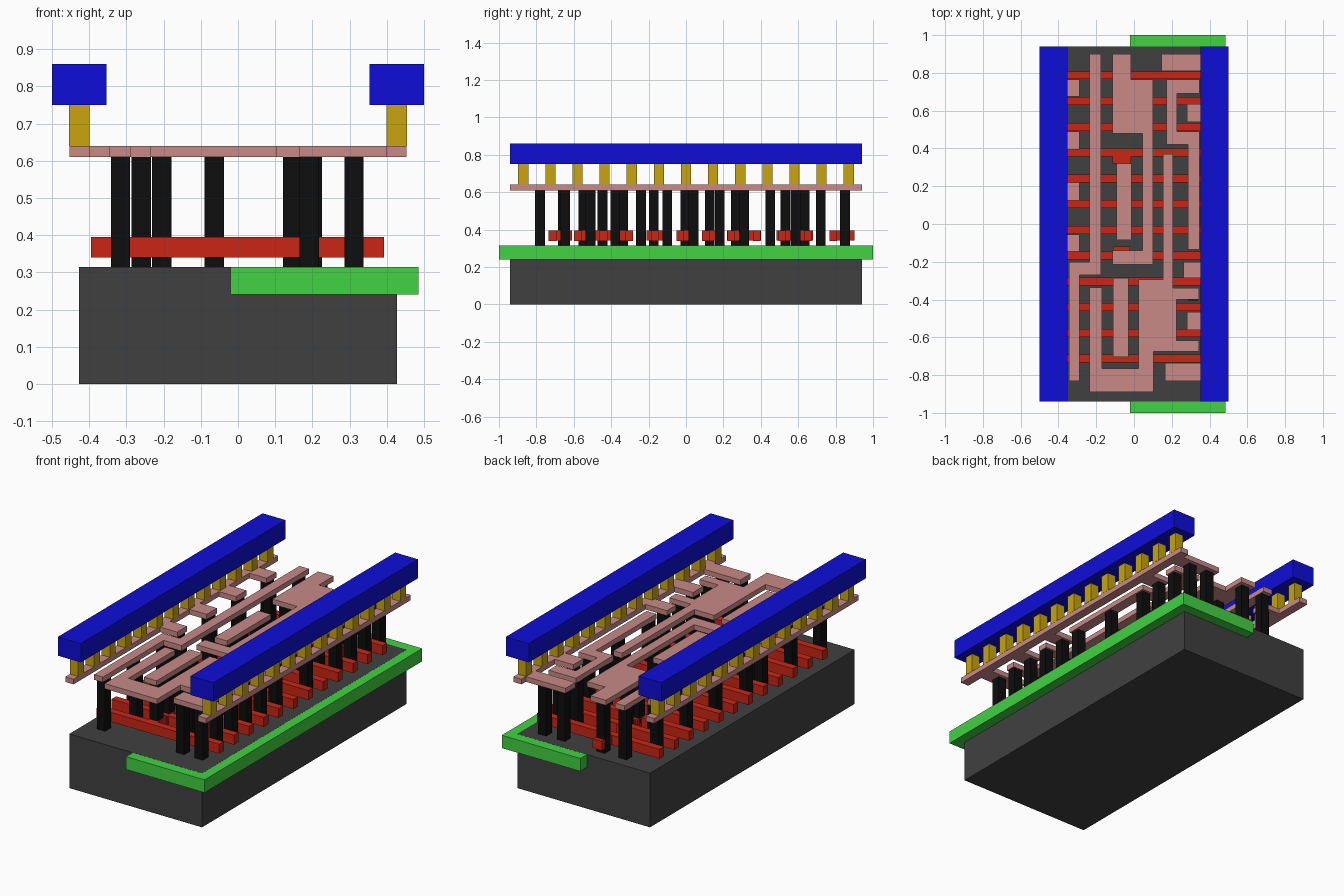
import bpy, bmesh


def make(name, color, boxes=(), outlines=(), z=(0, 1)):
    """One object per layer, from (x0,x1,y0,y1) boxes and closed outlines, between heights z."""
    bm = bmesh.new()
    shapes = [[(a, c), (b, c), (b, d), (a, d)] for a, b, c, d in boxes] + list(outlines)
    for pts in shapes:
        face = bm.faces.new([bm.verts.new((x, y, z[0])) for x, y in pts])
        res = bmesh.ops.extrude_face_region(bm, geom=[face])
        top = [v for v in res["geom"] if isinstance(v, bmesh.types.BMVert)]
        bmesh.ops.translate(bm, verts=top, vec=(0, 0, z[1] - z[0]))
    bmesh.ops.recalc_face_normals(bm, faces=bm.faces)
    me = bpy.data.meshes.new(name)
    bm.to_mesh(me)
    bm.free()
    mat = bpy.data.materials.new(name + "_color")
    mat.diffuse_color = (*color, 1)
    me.materials.append(mat)
    ob = bpy.data.objects.new(name, me)
    bpy.context.collection.objects.link(ob)
    return ob


def sq(x, y, r=0.026):
    return (x - r, x + r, y - r, y + r)


def rail(side, stubs):
    """Power rail outline with stubs (y0, y1, inner x) reaching inwards."""
    pts = [(0.4, -0.94)]
    for y0, y1, x in stubs:
        pts += [(0.4, y0), (x, y0), (x, y1), (0.4, y1)]
    pts += [(0.4, 0.94), (0.453, 0.94), (0.453, -0.94)]
    return [(side * x, y) for x, y in pts]


DARK = (0.051, 0.051, 0.051)
GREEN = (0.054, 0.645, 0.054)
RED = (0.59, 0.019, 0.008)
BLACK = (0.004, 0.004, 0.004)
PINK = (0.578, 0.254, 0.242)
GOLD = (0.578, 0.376, 0.004)
BLUE = (0.004, 0.004, 0.69)

# Base block and the well set into its top
make("substrate", DARK, [(-0.427, 0.427, -0.94, 0.94)], z=(0, 0.315))
make("well", GREEN, [(-0.02, 0.485, -1, 1)], z=(0.24, 0.3145))

# Gate bars, with contact pads along the middle
gate_y = [-0.713 + 0.1364 * i for i in range(12)]
make("gate_bars", RED,
     [(-0.395, 0.393, y - 0.021, y + 0.021) for y in gate_y], z=(0.34, 0.395))
pad_spans = [(-0.734, -0.61), (-0.6, -0.5), (-0.49, -0.4), (-0.38, -0.29),
             (-0.05, 0.05), (0.085, 0.175), (0.22, 0.31), (0.485, 0.575),
             (0.59, 0.68), (0.77, 0.9)]
make("gate_pads", RED,
     [(-0.09, -0.03, a, b) for a, b in pad_spans]
     + [(-0.115, -0.015, 0.32, 0.4), (-0.112, -0.02, -0.21, -0.12)], z=(0.3405, 0.3945))

# Black contact posts, grouped by column
columns = {
    -0.316: [-0.78, -0.51, -0.24, -0.1, 0.18, 0.45, 0.72],
    -0.26: [-0.24],
    -0.205: [-0.645, -0.378, -0.24, 0.04, 0.31, 0.585, 0.85],
    -0.064: [-0.658, -0.55, -0.447, -0.335, -0.173, -0.003, 0.127, 0.267, 0.53, 0.635, 0.85],
    0.147: [-0.645, -0.378],
    0.18: [0.04, 0.31],
    0.192: [-0.78, 0.85],
    0.2: [0.45, 0.72],
    0.312: [-0.78, -0.645, -0.51, -0.378, -0.24, -0.1, 0.18, 0.45, 0.585, 0.72, 0.85],
}
make("contact_posts", BLACK,
     [sq(x, y) for x, ys in columns.items() for y in ys], z=(0.315, 0.61))

# Flat wiring layer
Z = (0.61, 0.64)
make("left_rail", PINK, z=Z, outlines=[rail(-1, [
    (-0.145, -0.055, 0.289), (0.125, 0.22, 0.289), (0.395, 0.49, 0.289), (0.675, 0.765, 0.289)])])
make("right_rail", PINK, z=Z, outlines=[rail(1, [
    (-0.83, -0.735, 0.165), (-0.56, -0.465, 0.28), (-0.285, -0.2, 0.263),
    (0.54, 0.635, 0.28), (0.81, 0.9, 0.145)])])
make("left_trace", PINK, z=Z, outlines=[[
    (-0.235, 0.9), (-0.235, -0.2), (-0.345, -0.2), (-0.345, -0.83), (-0.289, -0.83),
    (-0.289, -0.27), (-0.175, -0.27), (-0.175, 0.9)]])
make("centre_trace", PINK, z=Z, outlines=[[
    (-0.115, 0.9), (-0.115, 0.48), (0.045, 0.48), (0.045, -0.14), (-0.115, -0.14),
    (-0.115, -0.215), (0.1, -0.215), (0.1, 0.765), (-0.015, 0.765), (-0.015, 0.9)]])
make("output_trace", PINK, z=Z, outlines=[[
    (0.153, 0.37), (0.153, -0.295), (0.025, -0.295), (0.025, -0.765), (-0.17, -0.765),
    (-0.17, -0.335), (-0.235, -0.335), (-0.235, -0.89), (0.103, -0.89), (0.103, -0.675),
    (0.345, -0.675), (0.345, -0.618), (0.225, -0.618), (0.225, -0.4), (0.345, -0.4),
    (0.345, -0.34), (0.207, -0.34), (0.207, 0.37)]])
make("right_trace", PINK, z=Z, outlines=[[
    (0.173, 0.765), (0.173, 0.42), (0.285, 0.42), (0.285, -0.135), (0.348, -0.135),
    (0.348, 0.49), (0.227, 0.49), (0.227, 0.69), (0.348, 0.69), (0.348, 0.765)]])
make("inner_strips", PINK, z=Z,
     boxes=[(-0.092, -0.012, -0.085, 0.32), (-0.112, -0.03, -0.705, -0.285)])

# Upper posts and the two blue power beams
make("upper_posts", GOLD,
     [sq(s * 0.427, -0.87 + 0.145 * i, 0.027) for s in (-1, 1) for i in range(13)], z=(0.64, 0.75))
make("power_beams", BLUE,
     [(-0.5, -0.353, -0.94, 0.94), (0.353, 0.5, -0.94, 0.94)], z=(0.75, 0.86))
